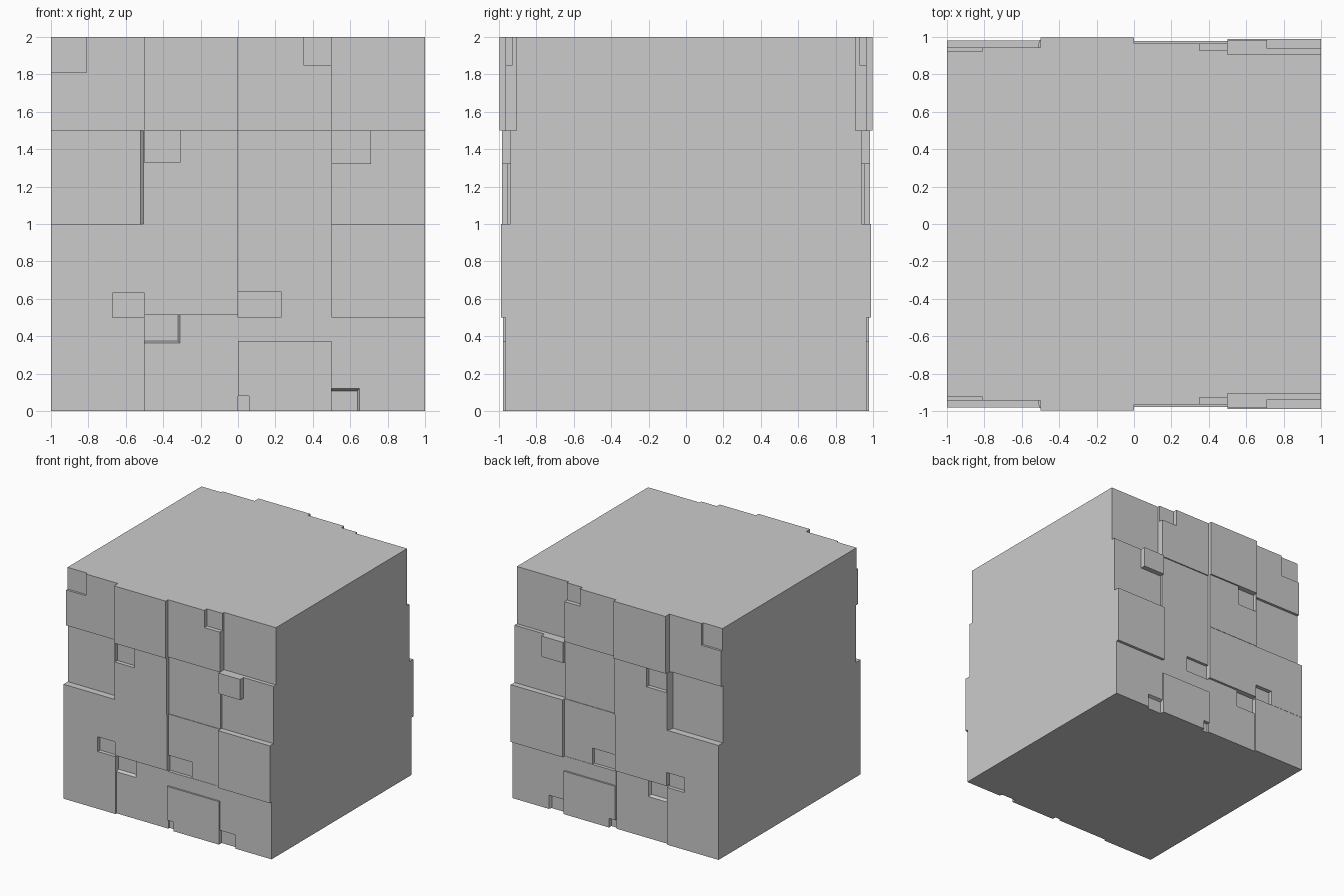
import bpy
import bmesh

old = bpy.data.objects.get("Cube")
if old:
    bpy.data.objects.remove(old, do_unlink=True)

GREY = (0.6, 0.6, 0.6, 1.0)
mat = bpy.data.materials.new("plain grey")
mat.use_nodes = True
mat.diffuse_color = GREY
mat.node_tree.nodes["Principled BSDF"].inputs["Base Color"].default_value = GREY

CORE = 0.9  # half depth of the solid middle


def prism(bm, inner, outer, y0, y1):
    """Join two matching x-z outlines at depths y0 and y1."""
    a = [bm.verts.new((x, y0, z)) for x, z in inner]
    b = [bm.verts.new((x, y1, z)) for x, z in outer]
    n = len(a)
    bm.faces.new(a)
    bm.faces.new(b[::-1])
    for i in range(n):
        j = (i + 1) % n
        bm.faces.new((a[j], a[i], b[i], b[j]))


def finish(bm, name):
    bmesh.ops.recalc_face_normals(bm, faces=bm.faces)
    mesh = bpy.data.meshes.new(name)
    bm.to_mesh(mesh)
    bm.free()
    mesh.materials.append(mat)
    obj = bpy.data.objects.new(name, mesh)
    bpy.context.collection.objects.link(obj)


def rect(x0, x1, z0, z1):
    return [(x0, z0), (x1, z0), (x1, z1), (x0, z1)]


def corner_shapes(x0, x1, z0, z1, corner, w, h):
    """Outlines of a corner patch and of the L left around it."""
    right, top = "right" in corner, "top" in corner
    cx, ox = (x1, x0) if right else (x0, x1)
    cz, oz = (z1, z0) if top else (z0, z1)
    ix = cx - w if right else cx + w
    iz = cz - h if top else cz + h
    patch = [(cx, cz), (ix, cz), (ix, iz), (cx, iz)]
    ell = [(ox, oz), (cx, oz), (cx, iz), (ix, iz), (ix, cz), (ox, cz)]
    return patch, ell


def tile(name, side, bounds, depth, patch=None):
    """A tile with an optional raised or sunken corner patch."""
    bm = bmesh.new()
    r = rect(*bounds)
    if patch is None:
        prism(bm, r, r, side * CORE, side * depth)
    else:
        corner, w, h, level, draft = patch
        low, high = min(depth, level), max(depth, level)
        prism(bm, r, r, side * CORE, side * low)
        p, ell = corner_shapes(*bounds, corner, w, h)
        _, ell_base = corner_shapes(*bounds, corner, w - draft, h - draft)
        if level > depth:
            prism(bm, p, p, side * low, side * high)
        else:
            prism(bm, ell_base, ell, side * low, side * high)
    finish(bm, name)


# Tile depths, bottom row first, left to right along x
DEPTHS = [
    [0.978, 0.962, 0.978, 0.965],
    [0.98, 0.982, 0.96, 0.99],
    [0.92, 0.985, 0.955, 0.938],
    [0.943, 0.998, 0.965, 0.905],
]

# Corner patches by (row, column): corner, width, height, depth, draft
PATCHES = {
    (3, 0): ("top left", 0.19, 0.19, 0.924, 0),
    (3, 2): ("top right", 0.15, 0.15, 0.928, 0),
    (2, 1): ("top left", 0.19, 0.17, 0.95, 0),
    (2, 3): ("top left", 0.21, 0.18, 0.983, 0),
    (1, 0): ("bottom right", 0.17, 0.13, 0.945, 0),
    (1, 2): ("bottom left", 0.23, 0.14, 0.935, 0),
    (0, 1): ("top left", 0.19, 0.15, 0.935, 0.012),
    (0, 2): ("bottom left", 0.06, 0.08, 0.945, 0),
    (0, 3): ("bottom left", 0.15, 0.12, 0.94, 0.012),
}

# Solid middle
bm = bmesh.new()
block = rect(-1, 1, 0, 2)
prism(bm, block, block, -CORE, CORE)
finish(bm, "core_block")

# Tiled front and back
for side, label in ((-1, "front"), (1, "back")):
    for row in range(4):
        for col in range(4):
            x0, z0 = -1 + col * 0.5, row * 0.5
            z1 = z0 + 0.5
            if col == 1 and row == 0:
                z1 += 0.013
            if col == 1 and row == 1:
                z0 += 0.013
            if col == 2 and row == 0:
                z1 = 0.375
                tile(f"{label}_ledge_tile", side, (x0, x0 + 0.5, z1, 0.5), 0.963)
            tile(f"{label}_tile_{row}_{col}", side, (x0, x0 + 0.5, z0, z1),
                 DEPTHS[row][col], PATCHES.get((row, col)))

    # Sloped side of the raised tile next to the deepest one
    bm = bmesh.new()
    prism(bm, rect(-0.52, -0.5, 1, 1.5), rect(-0.505, -0.5, 1, 1.5),
          side * 0.92, side * 0.985)
    finish(bm, f"{label}_sloped_edge")
